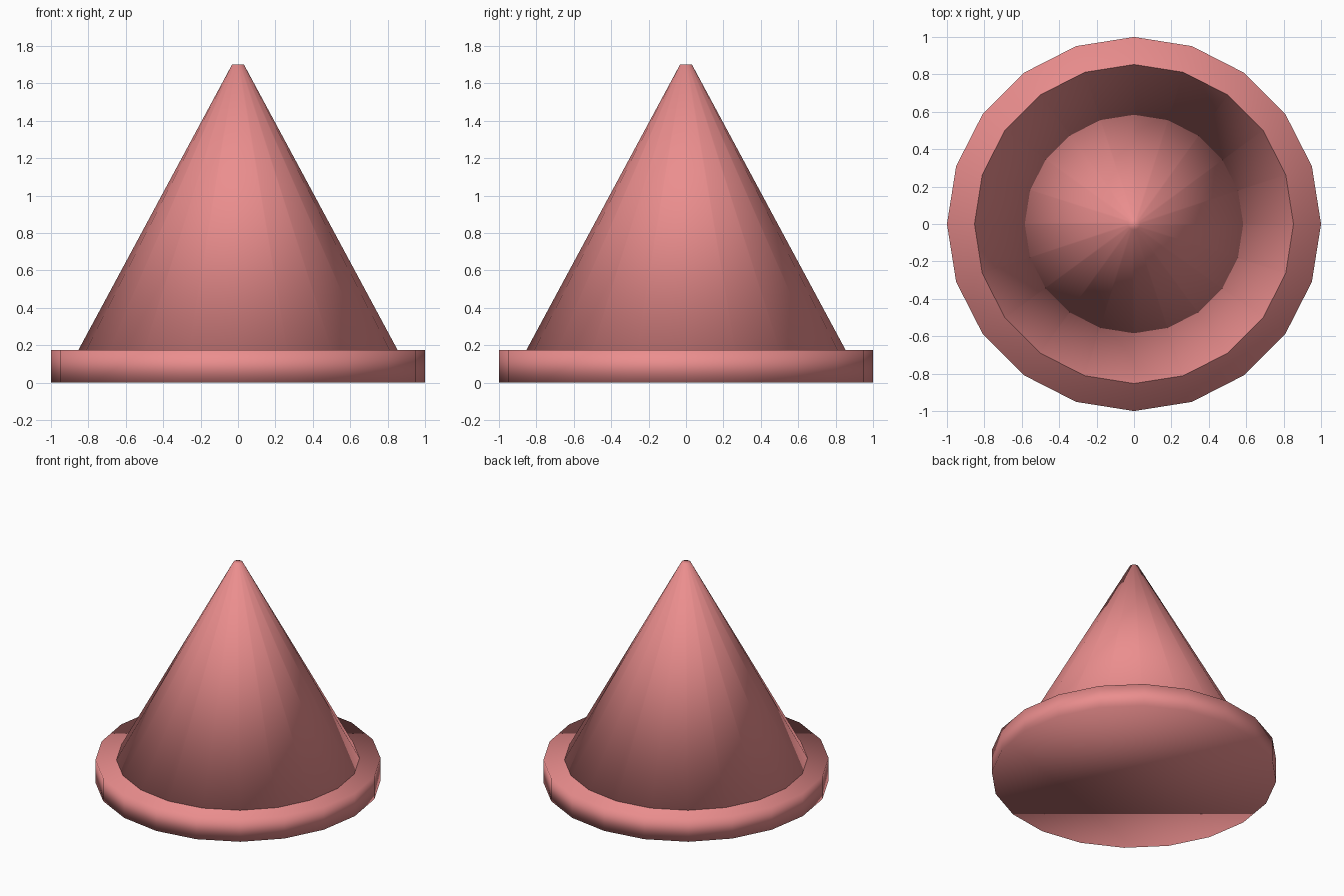
import bpy

if "Cube" in bpy.data.objects:
    bpy.data.objects.remove(bpy.data.objects["Cube"])

SIDES = 20

mat = bpy.data.materials.new("salmon")
mat.diffuse_color = (0.83, 0.27, 0.27, 1.0)
mat.use_nodes = True
mat.node_tree.nodes["Principled BSDF"].inputs["Base Color"].default_value = mat.diffuse_color


def tapered_part(name, r_bottom, r_top, z_bottom, z_top):
    """Closed, smooth-shaded 20-sided frustum between two heights."""
    bpy.ops.mesh.primitive_cone_add(
        vertices=SIDES, radius1=r_bottom, radius2=r_top,
        depth=z_top - z_bottom, location=(0, 0, (z_bottom + z_top) / 2))
    obj = bpy.context.object
    obj.name = name
    obj.data.materials.append(mat)
    bpy.ops.object.shade_smooth()
    return obj


# Flat round base
tapered_part("base_disc", 1.0, 1.0, 0.0, 0.175)

# Tall cone with a tiny blunt tip, sunk halfway into the base
tapered_part("cone_body", 0.90, 0.032, 0.0875, 1.70)
